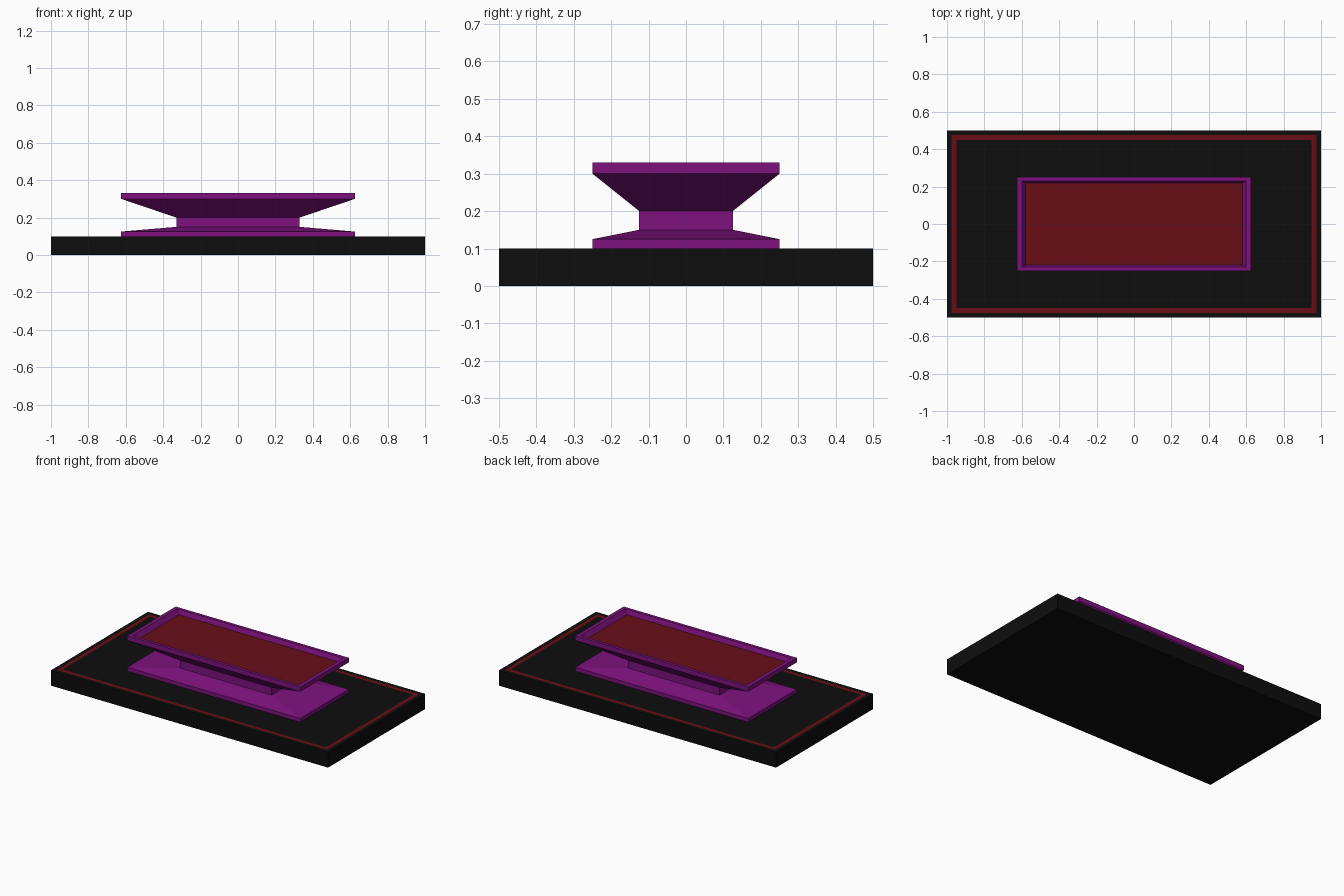
import bpy, bmesh

if "Cube" in bpy.data.objects:
    bpy.data.objects.remove(bpy.data.objects["Cube"])


def material(name, rgb):
    m = bpy.data.materials.new(name)
    m.diffuse_color = (*rgb, 1)
    m.use_nodes = True
    m.node_tree.nodes["Principled BSDF"].inputs["Base Color"].default_value = m.diffuse_color
    return m


black = material("black", (0.004, 0.004, 0.004))
red = material("dark_red", (0.14, 0.004, 0.008))
purple = material("purple", (0.21, 0.006, 0.21))


def rect_loft(name, rings, mats, bands, cap_mat, bottom=True):
    """Skin rectangles (half x, half y, z); bands gives the material of each step."""
    bm = bmesh.new()
    loops = [[bm.verts.new((sx * hx, sy * hy, z))
              for sx, sy in ((-1, -1), (1, -1), (1, 1), (-1, 1))]
             for hx, hy, z in rings]
    for lo, hi, mat in zip(loops, loops[1:], bands):
        for i in range(4):
            j = (i + 1) % 4
            bm.faces.new((lo[i], lo[j], hi[j], hi[i])).material_index = mat
    bm.faces.new(loops[-1]).material_index = cap_mat
    if bottom:
        bm.faces.new(loops[0][::-1])
    me = bpy.data.meshes.new(name)
    bm.to_mesh(me)
    bm.free()
    for m in mats:
        me.materials.append(m)
    ob = bpy.data.objects.new(name, me)
    bpy.context.collection.objects.link(ob)
    return ob


# Base slab with a flush red border stripe
rect_loft("base_slab",
          [(1, 0.5, 0), (1, 0.5, 0.1), (0.975, 0.475, 0.1), (0.95, 0.45, 0.1)],
          [black, red], [0, 0, 1], 0)

# Pedestal: foot, neck, flared tray with a recessed red floor
rect_loft("pedestal_tray",
          [(0.625, 0.25, 0.1), (0.625, 0.25, 0.125),
           (0.33, 0.125, 0.15), (0.33, 0.125, 0.2),
           (0.625, 0.25, 0.3), (0.625, 0.25, 0.33),
           (0.6, 0.23, 0.33), (0.58, 0.22, 0.3)],
          [purple, red], [0] * 7, 1, bottom=False)
